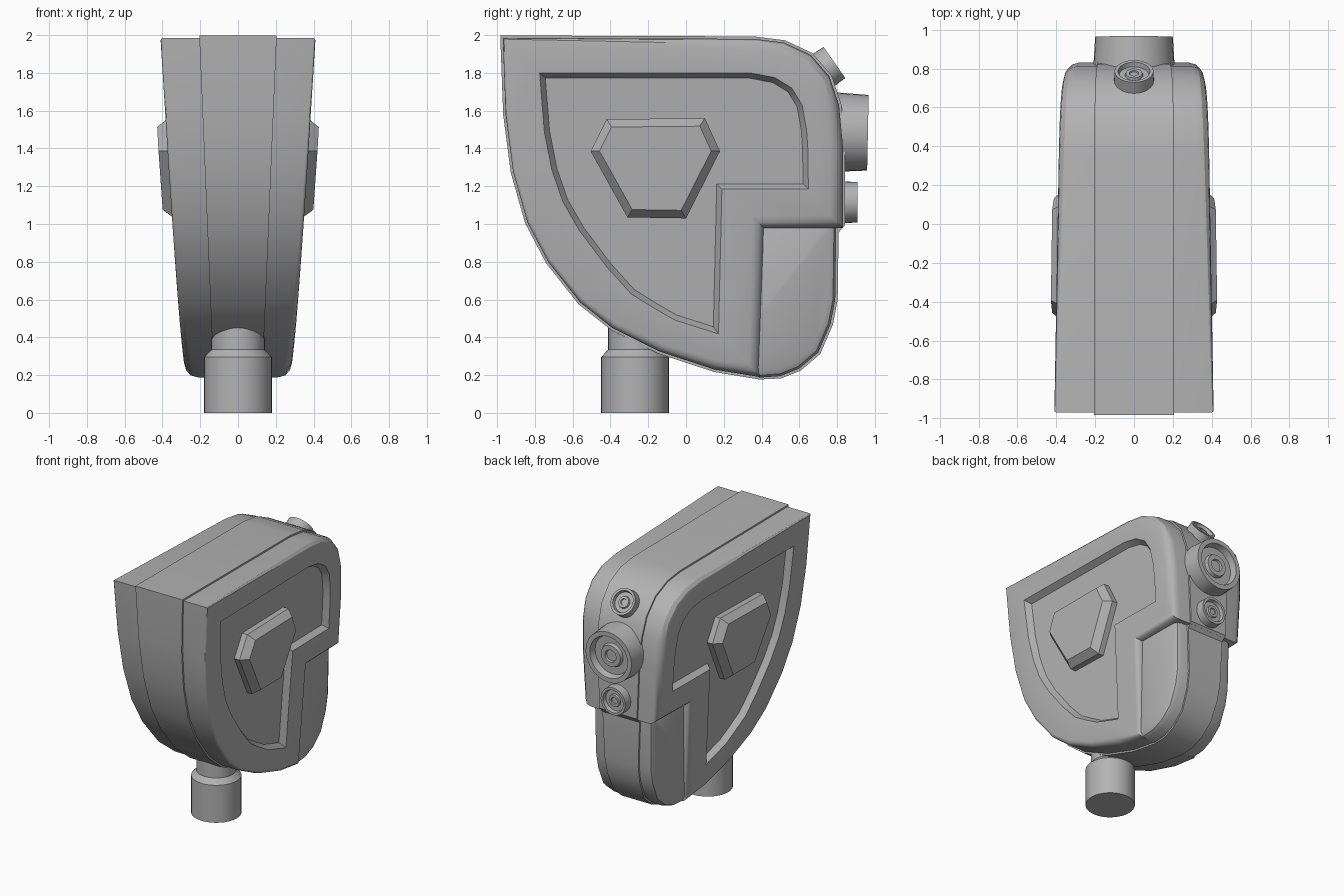
import bpy, bmesh, math
from mathutils import Vector

if "Cube" in bpy.data.objects:
    bpy.data.objects.remove(bpy.data.objects["Cube"], do_unlink=True)

grey = bpy.data.materials.new("plain_grey")
grey.use_nodes = True
tone = (0.45, 0.45, 0.45, 1)
grey.diffuse_color = tone
grey.node_tree.nodes["Principled BSDF"].inputs["Base Color"].default_value = tone


def loft(name, loops, cap_start=True, mirror=False, angle=30):
    """Skin a list of matching closed loops and cap the ends."""
    bm = bmesh.new()
    rings = [[bm.verts.new(p) for p in loop] for loop in loops]
    n = len(rings[0])
    for a, b in zip(rings, rings[1:]):
        for i in range(n):
            j = (i + 1) % n
            bm.faces.new((a[i], a[j], b[j], b[i]))
    bm.faces.new(rings[-1])
    if cap_start:
        bm.faces.new(rings[0][::-1])
    bmesh.ops.recalc_face_normals(bm, faces=bm.faces)
    # make sure the last cap points away from the first loop
    bm.faces.ensure_lookup_table()
    mesh = bpy.data.meshes.new(name)
    bm.to_mesh(mesh)
    bm.free()
    mesh.materials.append(grey)
    obj = bpy.data.objects.new(name, mesh)
    bpy.context.collection.objects.link(obj)
    bpy.ops.object.select_all(action='DESELECT')
    obj.select_set(True)
    bpy.context.view_layer.objects.active = obj
    bpy.ops.object.shade_smooth_by_angle(angle=math.radians(angle))
    if mirror:
        obj.modifiers.new("mirror", 'MIRROR').use_axis[0] = True
    return obj


def inset(pts, dist):
    """Move a clockwise (y, z) outline inwards; dist is a number or a rule."""
    out = []
    for i, p in enumerate(pts):
        p = Vector(p)
        d1 = (p - Vector(pts[i - 1])).normalized()
        d2 = (Vector(pts[(i + 1) % len(pts)]) - p).normalized()
        n1, n2 = Vector((d1.y, -d1.x)), Vector((d2.y, -d2.x))
        d = dist(p) if callable(dist) else dist
        out.append(tuple(p + (n1 + n2) * d / (1 + n1.dot(n2))))
    return out


def side_x(y, z):
    """Half width of the tapering side face."""
    return 0.41 + 0.062 * (z - 1.98) - 0.015 * (y + 0.95)


def on_side(pts, depth=0.0):
    """Place an outline on the side face, sunk by depth."""
    return [(side_x(y, z) - (depth(Vector((y, z))) if callable(depth) else depth), y, z)
            for y, z in pts]


def flat(pts, x=0.0):
    return [(x, y, z) for y, z in pts]


# Outlines as (y, z)
upper = [(-0.97, 1.985), (0.36, 1.98), (0.52, 1.96), (0.66, 1.895), (0.76, 1.78),
         (0.81, 1.63), (0.83, 1.42)]
arc = [(0.39, 0.19), (0.15, 0.23), (-0.14, 0.325), (-0.39, 0.45), (-0.56, 0.585),
       (-0.73, 0.80), (-0.84, 1.01), (-0.915, 1.275), (-0.955, 1.58)]
lower = [(0.795, 0.96), (0.79, 0.60), (0.765, 0.47), (0.70, 0.32), (0.60, 0.235),
         (0.50, 0.195)]
shell = upper + [(0.83, 0.98), (0.41, 0.98)] + arc
panel = [(-0.775, 1.80), (0.34, 1.80), (0.47, 1.775), (0.56, 1.72), (0.615, 1.63),
         (0.638, 1.50), (0.645, 1.40), (0.648, 1.185), (0.19, 1.185),
         (0.172, 0.418), (-0.06, 0.492), (-0.17, 0.555), (-0.29, 0.63),
         (-0.415, 0.767), (-0.563, 0.963), (-0.653, 1.12), (-0.71, 1.286),
         (-0.75, 1.487)]


def radius(p):
    """Edge rounding: crisp at the front, soft at the back."""
    return min(0.065, max(0.012, 0.045 + 0.033 * p.x))


# Side shells with rounded rim and sunken panel
loops = [flat(shell), on_side(shell, radius)]
for step in (1, 2, 3):
    t = step * math.pi / 6
    ring = inset(shell, lambda p: radius(p) * (1 - math.cos(t)))
    loops.append(on_side(ring, lambda p: radius(p) * (1 - math.sin(t))))
loops += [on_side(panel), on_side(inset(panel, 0.028), 0.045)]
loft("side_shell", loops, cap_start=False, mirror=True)

# Narrower block under the back ledge
block = [(0.2, 1.05), (0.797, 1.05)] + lower + [(0.39, 0.187), (0.2, 0.3)]


def block_depth(extra):
    return lambda p: 0.025 + 0.04 * (p.y - 0.19) / 0.8 + extra


loft("lower_back_block",
     [flat(block), on_side(block, block_depth(0.045)),
      on_side(inset(block, 0.012), block_depth(0.015)),
      on_side(inset(block, 0.04), block_depth(0.0))],
     cap_start=False, mirror=True)

# Raised band running round the middle
band = inset(upper + [(0.83, 1.0)] + lower + arc, -0.013)
edge = [(0.205 - 0.042 * (2 - z), y, z) for y, z in band]
loft("centre_band", [[(-x, y, z) for x, y, z in edge], edge])

# Six-sided raised badge on each side
badge = [(-0.42, 1.555), (0.10, 1.56), (0.18, 1.385), (0.0, 1.03), (-0.31, 1.035),
         (-0.505, 1.385)]
loft("side_badge", [on_side(badge, 0.06), on_side(badge, 0.0),
                    on_side(inset(badge, 0.042), -0.055)], mirror=True, angle=10)


def turned(name, profile, origin, axis, segments=32):
    """Revolve (radius, height) pairs about an axis."""
    turn = Vector((0, 0, 1)).rotation_difference(Vector(axis).normalized())
    loops = []
    for r, h in profile:
        ring = []
        for i in range(segments):
            a = math.tau * i / segments
            ring.append(turn @ Vector((r * math.cos(a), r * math.sin(a), h)) + Vector(origin))
        loops.append(ring)
    return loft(name, loops)


# Neck post
turned("neck_post", [(0.18, 0), (0.18, 0.295), (0.142, 0.335), (0.142, 0.6)],
       (0, -0.27, 0), (0, 0, 1))


def lens(name, r, length, tip, axis):
    """Barrel with a sunken face and a dimpled button; tip is the rim centre."""
    prof = [(1.06 * r, -length), (r, 0), (0.82 * r, 0), (0.76 * r, -0.25 * r),
            (0.46 * r, -0.25 * r), (0.42 * r, -0.12 * r), (0.24 * r, -0.12 * r),
            (0.22 * r, -0.2 * r)]
    turned(name, prof, tip, axis)


# Lenses on the back
lens("main_lens", 0.2, 0.2, (0, 0.963, 1.483), (0, 1, -0.02))
lens("upper_lens", 0.1, 0.15, (0, 0.786, 1.855), (0, 0.82, 0.57))
lens("lower_lens", 0.107, 0.14, (0, 0.908, 1.115), (0, 1, 0))
